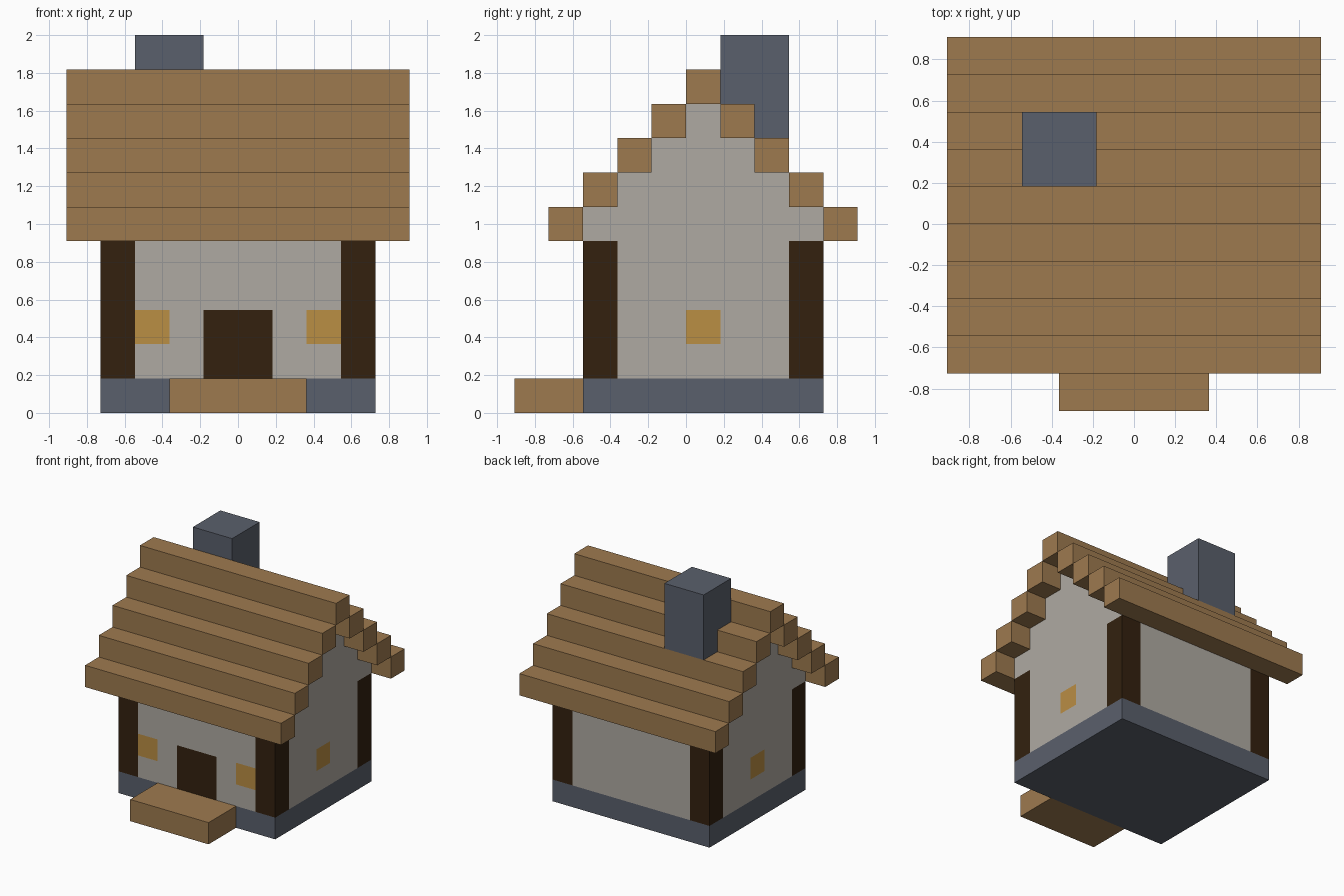
import bpy, bmesh
from mathutils import Vector

U = 2 / 11  # side of one building block

if "Cube" in bpy.data.objects:
    bpy.data.objects.remove(bpy.data.objects["Cube"])


def material(name, rgb):
    def linear(c):
        c /= 255
        return c / 12.92 if c <= 0.04045 else ((c + 0.055) / 1.055) ** 2.4
    colour = [linear(c) for c in rgb] + [1]
    mat = bpy.data.materials.new(name)
    mat.use_nodes = True
    mat.diffuse_color = colour
    bsdf = mat.node_tree.nodes["Principled BSDF"]
    bsdf.inputs["Base Color"].default_value = colour
    bsdf.inputs["Roughness"].default_value = 0.9
    return mat


wood = material("light wood", (158, 122, 79))
stone = material("slate stone", (90, 96, 108))
timber = material("dark timber", (51, 33, 15))
plaster = material("plaster", (175, 170, 162))
glow = material("amber window", (186, 142, 68))


def finish(name, bm, mats):
    """Turn block units into model units and link the object."""
    bmesh.ops.recalc_face_normals(bm, faces=bm.faces)
    bmesh.ops.scale(bm, vec=(U, U, U), verts=bm.verts)
    mesh = bpy.data.meshes.new(name)
    bm.to_mesh(mesh)
    bm.free()
    for mat in mats:
        mesh.materials.append(mat)
    obj = bpy.data.objects.new(name, mesh)
    bpy.context.collection.objects.link(obj)
    return obj


def box_mesh(low, high):
    low, high = Vector(low), Vector(high)
    bm = bmesh.new()
    bmesh.ops.create_cube(bm, size=1)
    bmesh.ops.scale(bm, vec=high - low, verts=bm.verts)
    bmesh.ops.translate(bm, vec=(low + high) / 2, verts=bm.verts)
    return bm


def box(name, low, high, mat):
    return finish(name, box_mesh(low, high), [mat])


# Stone base, doorstep and chimney
box("foundation", (-4, -3, 0), (4, 4, 1), stone)
box("doorstep", (-2, -5, 0), (2, -3, 1), wood)
box("chimney", (-3, 1, 8), (-1, 3, 11), stone)

# Walls: cut along the block lines, then coloured by position
walls = box_mesh((-4, -3, 1), (4, 4, 5))
cuts = {0: (-3, -2, -1, 1, 2, 3), 1: (-2, 0, 1, 3), 2: (2, 3)}
for axis, places in cuts.items():
    normal = Vector((0, 0, 0))
    normal[axis] = 1
    for place in places:
        bmesh.ops.bisect_plane(walls, geom=walls.verts[:] + walls.edges[:] + walls.faces[:],
                               plane_co=normal * place, plane_no=normal)
for face in walls.faces:
    x, y, z = face.calc_center_median()
    front, side = y < -2.99, abs(x) > 3.99
    window_row = 2 < z < 3
    if abs(x) > 3 and not -2 < y < 3:
        face.material_index = 1                      # corner posts
    elif front and abs(x) < 1 and z < 3:
        face.material_index = 1                      # door
    elif window_row and ((front and 2 < abs(x) < 3) or (side and 0 < y < 1)):
        face.material_index = 2                      # windows
finish("walls", walls, [plaster, timber, glow])

# Stepped gable, extruded along the house
left = [(-3 + i + d, 5 + i + j) for i in range(4) for d, j in ((0, 0), (0, 1))]
right = [(1 - y, z) for y, z in reversed(left)]
gable = bmesh.new()
end = gable.faces.new([gable.verts.new((-4, y, z)) for y, z in left + right])
extruded = bmesh.ops.extrude_face_region(gable, geom=[end], use_keep_orig=True)
bmesh.ops.translate(gable, vec=(8, 0, 0),
                    verts=[v for v in extruded["geom"] if isinstance(v, bmesh.types.BMVert)])
finish("gable", gable, [plaster])

# Roof beams climbing to the ridge from both sides
for i in range(4):
    for side, y in (("front", i - 4), ("back", 4 - i)):
        box(f"{side}_roof_beam_{i + 1}", (-5, y, 5 + i), (5, y + 1, 6 + i), wood)
box("ridge_beam", (-5, 0, 9), (5, 1, 10), wood)
